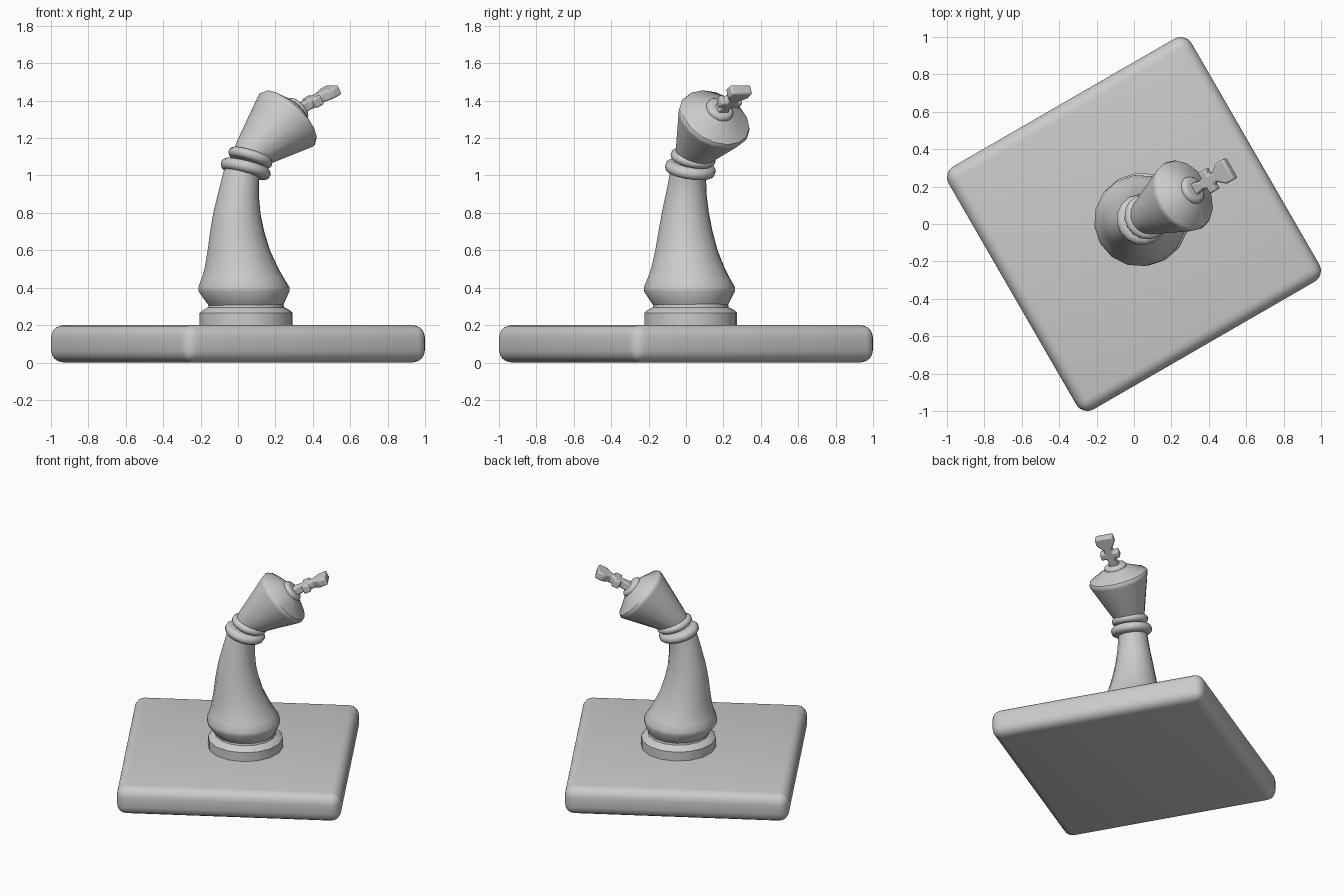
import bpy, bmesh
from math import sin, cos, pi, radians
from mathutils import Vector

if "Cube" in bpy.data.objects:
    bpy.data.objects.remove(bpy.data.objects["Cube"])

YAW = radians(30)
OUT = Vector((cos(YAW), sin(YAW), 0))      # direction the piece leans
SIDE = Vector((-sin(YAW), cos(YAW), 0))
UP = Vector((0, 0, 1))


def frame(tilt):
    t = radians(tilt)
    return OUT * cos(t) - UP * sin(t), OUT * sin(t) + UP * cos(t)


def finish(name, bm, angle=40):
    bmesh.ops.recalc_face_normals(bm, faces=bm.faces)
    me = bpy.data.meshes.new(name)
    bm.to_mesh(me)
    bm.free()
    ob = bpy.data.objects.new(name, me)
    bpy.context.collection.objects.link(ob)
    bpy.ops.object.select_all(action='DESELECT')
    ob.select_set(True)
    bpy.context.view_layer.objects.active = ob
    bpy.ops.object.shade_smooth_by_angle(angle=radians(angle))
    return ob


def bevel(ob, width, segments):
    m = ob.modifiers.new("round", 'BEVEL')
    m.width, m.segments = width, segments


def rings(name, sections, n=16):
    """Skin tilted circles given as (lean offset, height, tilt, radius)."""
    bm = bmesh.new()
    loops = []
    for u, z, tilt, r in sections:
        a, _ = frame(tilt)
        c = OUT * u + UP * z
        loops.append([bm.verts.new(c + (a * cos(2 * pi * i / n) + SIDE * sin(2 * pi * i / n)) * r)
                      for i in range(n)])
    for p, q in zip(loops, loops[1:]):
        for i in range(n):
            j = (i + 1) % n
            bm.faces.new((p[i], p[j], q[j], q[i]))
    bm.faces.new(loops[0])
    bm.faces.new(loops[-1])
    return finish(name, bm)


def bead(name, u, z, tilt, radius, half):
    """Rounded ring bulging around the leaning axis."""
    _, axis = frame(tilt)
    secs = []
    for k in range(7):
        a = -pi / 2 + pi * k / 6
        c = OUT * u + UP * z + axis * half * sin(a)
        secs.append((c.dot(OUT), c.z, tilt, radius - half + half * cos(a)))
    return rings(name, secs)


# Square slab
bm = bmesh.new()
bmesh.ops.create_cube(bm, size=1)
slab = finish("slab", bm, 60)
slab.scale = (1.5, 1.5, 0.2)
slab.rotation_euler.z = YAW
slab.location.z = 0.1
bpy.ops.object.transform_apply(location=True, rotation=True, scale=True)
slab.data.polygons.foreach_set("use_smooth", [True] * 6)
if "sharp_edge" in slab.data.attributes:
    slab.data.attributes.remove(slab.data.attributes["sharp_edge"])
bevel(slab, 0.067, 4)

# Foot
rings("foot", [(.05, .19, 0, .25), (.05, .265, 0, .25), (.05, .28, 0, .235),
               (.05, .295, 0, .205), (.05, .32, 0, .2)])

# Leaning body
rings("body", [(.048, .305, 0, .2), (.046, .32, 0, .21), (.037, .38, 0, .245),
               (.036, .405, 0, .245), (.03, .45, 0, .222), (.022, .5, 0, .2),
               (.005, .6, 0, .168), (-.005, .7, 0, .146), (-.006, .8, 3, .127),
               (.004, .9, 7, .11), (.02, 1.0, 12, .098), (.04, 1.05, 15, .095)])

# Collar beads
bead("lower_collar", .047, 1.035, 16, .138, .032)
bead("upper_collar", .077, 1.095, 20, .123, .027)

# Flared head with low dome
rings("head", [(.06, 1.08, 25, .09), (.098, 1.125, 38, .108), (.29, 1.288, 48, .198),
               (.303, 1.299, 48, .202), (.315, 1.31, 48, .195),
               (.352, 1.343, 50, .095), (.365, 1.354, 50, .06)])
bead("crown_bead", .36, 1.35, 50, .078, .025)

# Flared cross finial
half = [(.035, 0), (.024, .055), (.03, .075), (.064, .07), (.064, .125),
        (.03, .12), (.026, .145), (.062, .19), (.062, .245)]
outline = half + [(-w, v) for w, v in reversed(half)]
thick, along = frame(64)
start = OUT * .375 + UP * 1.352
bm = bmesh.new()
face = bm.faces.new([bm.verts.new(start + SIDE * w + along * v - thick * .028) for w, v in outline])
ext = bmesh.ops.extrude_face_region(bm, geom=[face])
bmesh.ops.translate(bm, vec=thick * .056,
                    verts=[g for g in ext["geom"] if isinstance(g, bmesh.types.BMVert)])
bevel(finish("cross", bm), 0.01, 2)
